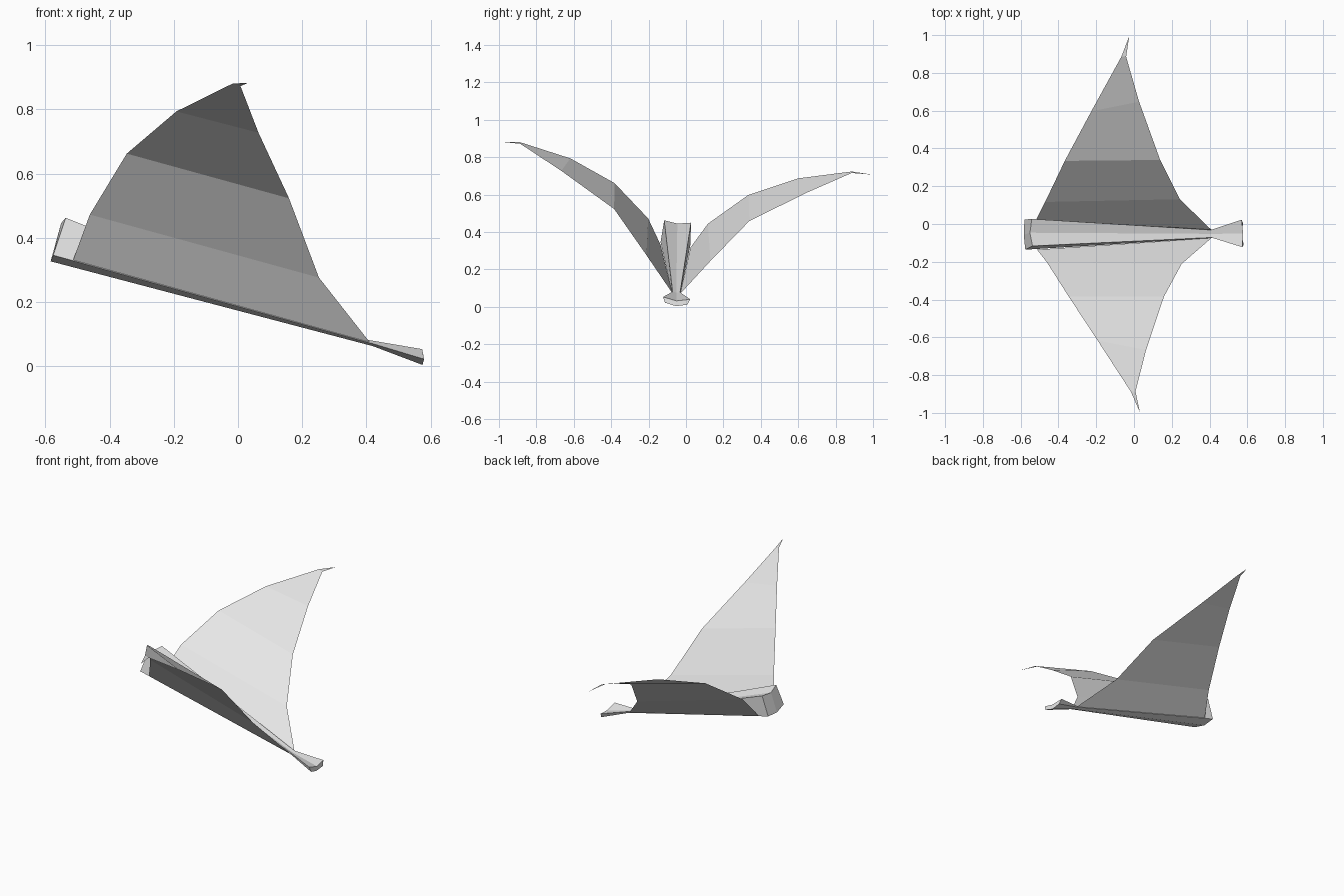
import bpy
import bmesh

cube = bpy.data.objects.get("Cube")
if cube:
    bpy.data.objects.remove(cube, do_unlink=True)

# One plain grey for everything
grey = bpy.data.materials.new("light_grey")
grey.use_nodes = True
colour = (0.8, 0.8, 0.8, 1)
grey.diffuse_color = colour
grey.node_tree.nodes["Principled BSDF"].inputs["Base Color"].default_value = colour


def skin(bm, rows):
    """Join neighbouring rows of points (x, half width, z) with faces."""
    grid = [[bm.verts.new(point) for point in row] for row in rows]
    for a, b in zip(grid, grid[1:]):
        for i in range(len(a) - 1):
            bm.faces.new((a[i], b[i], b[i + 1], a[i + 1]))
    return grid


def add_mirrored(name, bm):
    """Make an object from one half and mirror it to both sides."""
    mesh = bpy.data.meshes.new(name)
    bm.to_mesh(mesh)
    bm.free()
    mesh.materials.append(grey)
    obj = bpy.data.objects.new(name, mesh)
    bpy.context.collection.objects.link(obj)
    mirror = obj.modifiers.new("both_sides", "MIRROR")
    mirror.use_axis = (False, True, False)
    # Slight bank and turn shared by all parts
    obj.location = (0, -0.07, 0)
    obj.rotation_euler = (-0.088, 0, 0.028)


# Body: each half section runs top groove, upper corner, lower corner, keel
head = [(-0.55, 0, 0.447), (-0.538, 0.072, 0.458), (-0.577, 0.08, 0.34), (-0.583, 0, 0.328)]
neck = [(0.405, 0, 0.076), (0.408, 0.02, 0.08), (0.415, 0.022, 0.07), (0.42, 0, 0.063)]
tail = [(0.578, 0, 0.032), (0.572, 0.073, 0.047), (0.578, 0.06, 0.017), (0.575, 0, 0.004)]
body = bmesh.new()
sections = skin(body, [head, neck, tail])
body.faces.new(sections[0])
body.faces.new(reversed(sections[-1]))
bmesh.ops.recalc_face_normals(body, faces=body.faces)
add_mirrored("body_and_tail", body)

# Wings: leading and trailing edges from root to the pointed tip
leading = [(-0.515, 0.08, 0.325), (-0.465, 0.16, 0.46), (-0.355, 0.36, 0.633),
           (-0.207, 0.61, 0.743), (-0.04, 0.89, 0.805)]
trailing = [(0.41, 0.022, 0.073), (0.248, 0.172, 0.262), (0.15, 0.363, 0.493),
            (0.047, 0.66, 0.672), (-0.015, 0.89, 0.797)]
wing = bmesh.new()
front, back = skin(wing, zip(leading, trailing))[-1]
wing.faces.new((front, wing.verts.new((0.005, 1, 0.798)), back))
wing.normal_update()
if sum(face.normal.z for face in wing.faces) < 0:
    bmesh.ops.reverse_faces(wing, faces=wing.faces)
add_mirrored("wings", wing)
